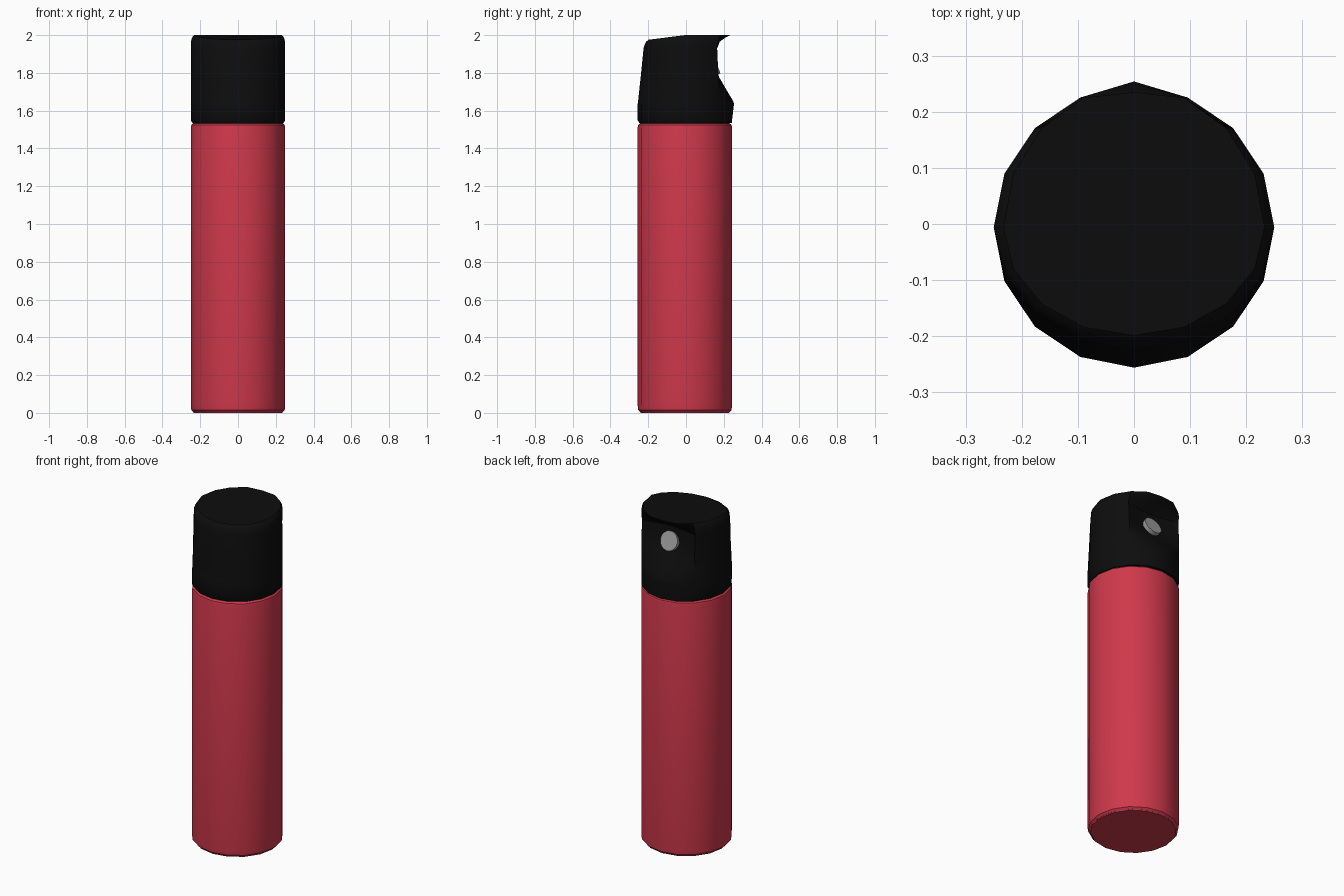
import bpy, bmesh, math
from mathutils import Vector

if "Cube" in bpy.data.objects:
    bpy.data.objects.remove(bpy.data.objects["Cube"])

SIDES, R, CY = 16, 0.25, -0.006


def mat(name, col):
    m = bpy.data.materials.new(name)
    m.diffuse_color = (*col, 1)
    m.use_nodes = True
    m.node_tree.nodes["Principled BSDF"].inputs["Base Color"].default_value = m.diffuse_color
    return m


RED = mat("red paint", (0.62, 0.04, 0.07))
BLACK = mat("black plastic", (0.004, 0.004, 0.004))
GREY = mat("grey nozzle", (0.33, 0.33, 0.33))


def loft(name, rings, material, angle=35):
    bm = bmesh.new()
    loops = [[bm.verts.new(p) for p in ring] for ring in rings]
    for a, b in zip(loops, loops[1:]):
        n = len(a)
        for i in range(n):
            j = (i + 1) % n
            bm.faces.new((a[i], a[j], b[j], b[i]))
    bm.faces.new(loops[0][::-1])
    bm.faces.new(loops[-1])
    bmesh.ops.recalc_face_normals(bm, faces=bm.faces)
    me = bpy.data.meshes.new(name)
    bm.to_mesh(me)
    bm.free()
    me.materials.append(material)
    ob = bpy.data.objects.new(name, me)
    bpy.context.collection.objects.link(ob)
    bpy.ops.object.select_all(action='DESELECT')
    ob.select_set(True)
    bpy.context.view_layer.objects.active = ob
    bpy.ops.object.shade_smooth_by_angle(angle=math.radians(angle))
    return ob


def circle(r, z, n=SIDES):
    return [Vector((r * math.cos(2 * math.pi * i / n),
                    CY + r * math.sin(2 * math.pi * i / n), z)) for i in range(n)]


# Can body with softened rims
loft("can_body", [circle(r, z) for r, z in [
    (0.237, 0.005), (0.247, 0.015), (R, 0.04), (R, 1.51), (0.247, 1.525), (0.235, 1.535)]], RED)

# Narrow seam under the cap
loft("neck", [circle(0.237, 1.525), circle(0.237, 1.545)], BLACK)

# Foot plate on the ground
loft("base", [circle(0.234, 0), circle(0.237, 0.006)], RED)

# Cap: (height, side scale, front scale, back limit, recess depth, front drop)
cap = [(1.535, 0.965, 0.965, 0.3, 0, 0), (1.55, 1, 1, 0.3, 0, 0),
       (1.635, 1, 1, 0.3, 0, 0), (1.65, 1, 0.99, 0.25, 0, 0),
       (1.71, 1, 0.965, 0.222, 0.012, 0), (1.78, 1, 0.935, 0.193, 0.03, 0),
       (1.84, 1, 0.91, 0.169, 0.035, 0), (1.93, 1, 0.875, 0.165, 0.03, 0),
       (1.965, 1, 0.855, 0.185, 0.01, 0.022), (1.988, 0.97, 0.82, 0.21, 0, 0.028),
       (2.0, 0.93, 0.77, 0.235, 0, 0.032)]
rings = []
for z, sx, sf, back, depth, drop in cap:
    ring = circle(R, z)
    for p in ring:
        p.x *= sx
        if p.y < CY:
            p.y = CY + (p.y - CY) * sf
            p.z += drop * (p.y - CY) / R
        else:
            if 1.63 < z < 1.66:                     # small ledge at the foot of the recess
                p.y += 0.01 * max(0, 1 - abs(p.x) / 0.1)
            dent = depth * max(0, 1 - (p.x / 0.16) ** 2)
            p.y = min(p.y, back - dent)
    rings.append(ring)
loft("cap", rings, BLACK, 30)

# Nozzle disc leaning up inside the recess
normal = Vector((0, math.cos(math.radians(20)), math.sin(math.radians(20))))
up = Vector((0, -normal.z, normal.y))
side = Vector((1, 0, 0))
centre = Vector((0, 0.163, 1.85))


def disc(offset, n=16):
    return [centre + normal * offset + 0.056 * (side * math.cos(2 * math.pi * i / n)
            + up * math.sin(2 * math.pi * i / n)) for i in range(n)]


loft("nozzle", [disc(-0.05), disc(0)], GREY)
